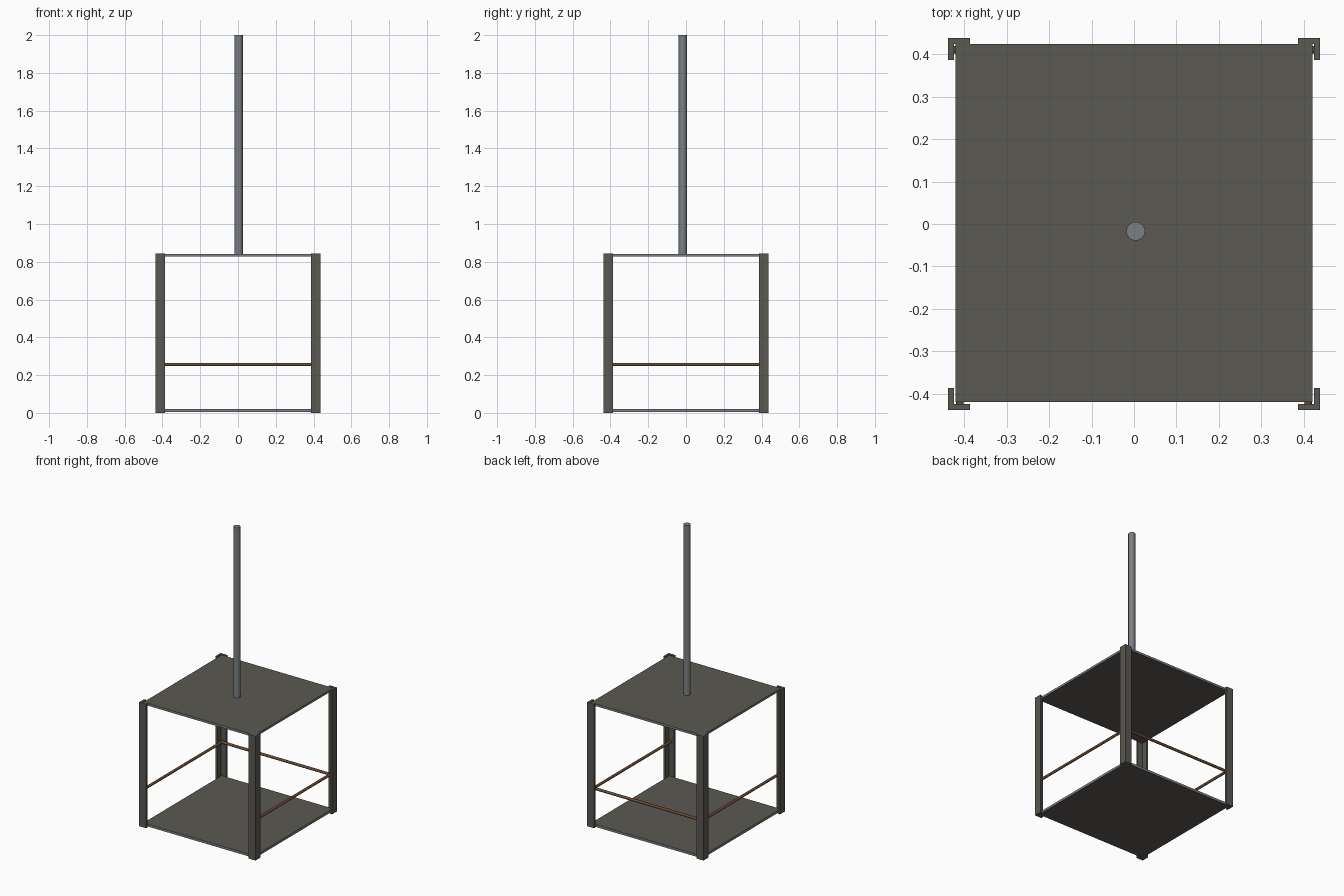
import bpy, bmesh, math
from mathutils import Vector

if "Cube" in bpy.data.objects:
    bpy.data.objects.remove(bpy.data.objects["Cube"])

def material(name, rgb):
    m = bpy.data.materials.new(name)
    m.diffuse_color = (*rgb, 1)
    m.use_nodes = True
    m.node_tree.nodes["Principled BSDF"].inputs["Base Color"].default_value = m.diffuse_color
    return m

IRON = material("dark iron", (0.105, 0.098, 0.084))
STEEL = material("grey steel", (0.20, 0.215, 0.225))
RUST = material("rusty brown", (0.15, 0.07, 0.032))

def prism(name, outline, z0, z1, mats):
    """Extrude a flat outline upward."""
    bm = bmesh.new()
    face = bm.faces.new([bm.verts.new((x, y, z0)) for x, y in outline])
    res = bmesh.ops.extrude_face_region(bm, geom=[face])
    verts = [g for g in res["geom"] if isinstance(g, bmesh.types.BMVert)]
    bmesh.ops.translate(bm, verts=verts, vec=(0, 0, z1 - z0))
    bmesh.ops.recalc_face_normals(bm, faces=bm.faces)
    # side faces take the last material in the list
    for f in bm.faces:
        f.material_index = 0 if abs(f.normal.z) > 0.5 else len(mats) - 1
    me = bpy.data.meshes.new(name)
    bm.to_mesh(me)
    bm.free()
    ob = bpy.data.objects.new(name, me)
    bpy.context.collection.objects.link(ob)
    for m in mats:
        me.materials.append(m)
    return ob

def rod(name, a, b, r, sides, mat):
    a, b = Vector(a), Vector(b)
    bpy.ops.mesh.primitive_cylinder_add(vertices=sides, radius=r, depth=(b - a).length, location=(a + b) / 2)
    ob = bpy.context.object
    ob.name = name
    ob.rotation_euler = (b - a).to_track_quat('Z', 'Y').to_euler()
    ob.data.materials.append(mat)
    bpy.ops.object.shade_smooth_by_angle(angle=math.radians(40))

# floor and roof plates with bare steel edges
plate = [(-0.42, -0.419), (0.42, -0.419), (0.42, 0.424), (-0.42, 0.424)]
prism("floor_plate", plate, 0.004, 0.02, [IRON, STEEL])
prism("roof_plate", plate, 0.827, 0.842, [IRON, STEEL])

# angle-iron corner posts
o, i, e = 0.438, 0.424, 0.386
angle = [(o, o), (e, o), (e, i), (i, i), (i, e), (o, e)]
for sx, nx in ((-1, "left"), (1, "right")):
    for sy, ny in ((-1, "front"), (1, "back")):
        prism(f"{ny}_{nx}_post", [(x * sx, y * sy) for x, y in angle], 0, 0.845, [IRON])

# low rails on three sides, front left open
c, z = 0.41, 0.256
rod("left_rail", (-c, -0.424, z), (-c, 0.424, z), 0.009, 12, RUST)
rod("right_rail", (c, -0.424, z), (c, 0.424, z), 0.009, 12, RUST)
rod("back_rail", (-0.424, c, z), (0.424, c, z), 0.009, 12, RUST)

# hanging pole
rod("pole", (0.004, -0.017, 0.835), (0.004, -0.017, 2.0), 0.022, 24, STEEL)
